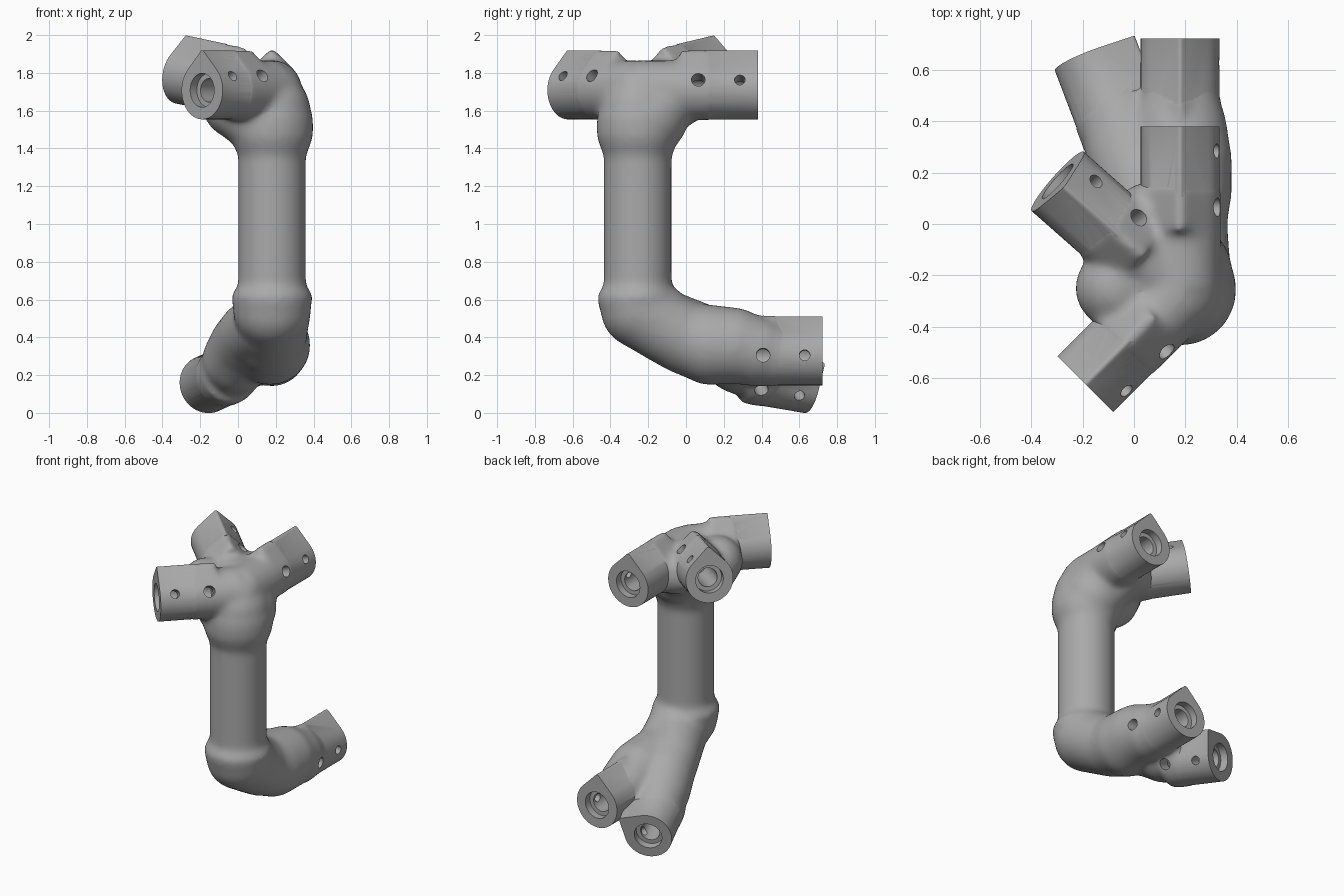
import bpy, bmesh
from math import sin, cos, pi, radians
from mathutils import Vector, Matrix

cube = bpy.data.objects.get("Cube")
if cube:
    bpy.data.objects.remove(cube, do_unlink=True)

R = 0.154                                  # socket radius
AX, AY = 0.18, -0.255                      # column axis
TOP, LOW = Vector((AX, AY, 1.708)), Vector((AX, AY, 0.3))

grey = bpy.data.materials.new("plain grey")
grey.use_nodes = True
grey.diffuse_color = (0.4, 0.4, 0.4, 1)
grey.node_tree.nodes["Principled BSDF"].inputs["Base Color"].default_value = (0.4, 0.4, 0.4, 1)


def make_object(name, bm):
    bmesh.ops.recalc_face_normals(bm, faces=bm.faces[:])
    mesh = bpy.data.meshes.new(name)
    bm.to_mesh(mesh)
    bm.free()
    mesh.materials.append(grey)
    ob = bpy.data.objects.new(name, mesh)
    bpy.context.scene.collection.objects.link(ob)
    return ob


def frame(origin, heading, pitch, roll):
    """Local y runs along the socket, z is up, x is to its right."""
    h, p = radians(heading), radians(pitch)
    y = Vector((cos(h) * cos(p), sin(h) * cos(p), sin(p)))
    x = y.cross(Vector((0, 0, 1))).normalized()
    z = x.cross(y)
    m = Matrix((x, y, z)).transposed().to_4x4()
    return Matrix.Translation(origin) @ m @ Matrix.Rotation(radians(roll), 4, 'Y')


def teardrop(bm, m, start, end, r):
    """Round bar with a softened right-angled ridge on top."""
    n, tip = 40, 0.015
    ring = [(r * cos(a), r * sin(a)) for a in (0.75 * pi + 1.5 * pi * i / n for i in range(n + 1))]
    ring += [(tip * cos(a), (r - tip) * 2 ** 0.5 + tip * sin(a))
             for a in (0.25 * pi + 0.125 * pi * i for i in range(5))]
    ends = [[bm.verts.new(m @ Vector((x, d, z))) for x, z in ring] for d in (start, end)]
    bm.faces.new(ends[0])
    bm.faces.new(ends[1])
    for i in range(len(ring)):
        j = (i + 1) % len(ring)
        bm.faces.new((ends[0][i], ends[0][j], ends[1][j], ends[1][i]))


def rod(bm, a, b, r1, r2):
    """Tapered bar from point a to point b."""
    turn = (b - a).to_track_quat('Z', 'Y').to_matrix().to_4x4()
    bmesh.ops.create_cone(bm, cap_ends=True, segments=32, radius1=r1, radius2=r2,
                          depth=(b - a).length, matrix=Matrix.Translation((a + b) / 2) @ turn)


def chain(bm, points):
    """Balls of (x, y, z, radius) joined by tapered bars."""
    for x, y, z, r in points:
        bmesh.ops.create_uvsphere(bm, u_segments=32, v_segments=16, radius=r,
                                  matrix=Matrix.Translation((x, y, z)))
    for a, b in zip(points, points[1:]):
        rod(bm, Vector(a[:3]), Vector(b[:3]), a[3], b[3])


def add_boolean(name, bm, operation):
    tool = make_object(name, bm)
    tool.hide_render = True
    mod = body.modifiers.new(name, 'BOOLEAN')
    mod.operation = operation
    mod.solver = 'MANIFOLD'
    mod.object = tool
    return tool


# Sockets: hub, heading, pitch, roll, length, ridge start, crisp start, screw angle
upper_back = (TOP, 90, 0, 0, 0.635, 0.22, 0.36, 21)
upper_side = (TOP - Vector((0, 0, 0.02)), 138.6, 9, 0, 0.645, 0.22, 0.36, 50)
upper_front = (TOP, 225, 0, 0, 0.523, 0.14, 0.28, 150)
lower_back = (LOW, 90, 0, 0, 0.978, 0.6, 0.7, 2)
lower_side = (LOW + Vector((0, 0, 0.005)), 110.8, -9, 60, 0.983, 0.62, 0.72, -30)
straight_sockets = (upper_back, upper_front, lower_back)
tilted_sockets = (upper_side, lower_side)

# Column with flared ends
bm = bmesh.new()
rod(bm, Vector((AX, AY, 0.54)), Vector((AX, AY, 1.5)), 0.18, 0.18)
rod(bm, Vector((AX, AY, 1.37)), Vector((AX, AY, 1.46)), 0.185, 0.218)
rod(bm, Vector((AX, AY, 0.55)), Vector((AX, AY, 0.62)), 0.205, 0.217)
rod(bm, Vector((AX, AY, 0.62)), Vector((AX, AY, 0.67)), 0.217, 0.185)
# Upper hub and the webs between its sockets
chain(bm, [(AX, AY, 1.5, 0.22), (AX, AY, 1.6, 0.205), (AX, AY, 1.69, 0.165)])
chain(bm, [(AX, AY, 1.53, 0.22), (-0.02, -0.24, 1.62, 0.165), (-0.07, -0.25, 1.7, 0.16)])
chain(bm, [(AX, AY, 1.53, 0.22), (AX, -0.19, 1.57, 0.205), (AX, -0.08, 1.68, 0.16)])
chain(bm, [(0.12, -0.12, 1.64, 0.18), (0.06, 0.02, 1.69, 0.145)])
# Elbow and its two branches
chain(bm, [(AX, -0.245, 0.55, 0.208), (AX, -0.11, 0.455, 0.193), (0.17, 0, 0.395, 0.194),
           (0.17, 0.13, 0.36, 0.213), (0.18, 0.25, 0.355, 0.203), (0.18, 0.37, 0.325, 0.185),
           (0.18, 0.48, 0.305, 0.157)])
chain(bm, [(0.16, -0.13, 0.47, 0.19), (0.07, 0.04, 0.42, 0.175), (0.03, 0.17, 0.36, 0.18),
           (-0.01, 0.28, 0.28, 0.18), (-0.05, 0.4, 0.215, 0.162)])
# Bars running from the hubs into the sockets
for hub, heading, pitch, roll, length, ridge, crisp, screw in straight_sockets + tilted_sockets:
    m = frame(hub, heading, pitch, roll)
    teardrop(bm, m, ridge, crisp + 0.05, R + 0.005)
    if hub.z > 1:
        rod(bm, hub, m @ Vector((0, crisp + 0.03, 0)), R + 0.005, R + 0.005)
body = make_object("bracket_body", bm)

remesh = body.modifiers.new("merge", 'REMESH')
remesh.mode = 'VOXEL'
remesh.voxel_size = 0.014
smooth = body.modifiers.new("blend", 'SMOOTH')
smooth.factor = 0.5
smooth.iterations = 26

# Crisp socket ends
helpers = []
for name, group in (("straight_sockets", straight_sockets), ("tilted_sockets", tilted_sockets)):
    bm = bmesh.new()
    for hub, heading, pitch, roll, length, ridge, crisp, screw in group:
        teardrop(bm, frame(hub, heading, pitch, roll), crisp, length, R)
    helpers.append(add_boolean(name, bm, 'UNION'))

# Stepped bores and screw holes
wide, narrow, screws = bmesh.new(), bmesh.new(), bmesh.new()
for hub, heading, pitch, roll, length, ridge, crisp, screw in straight_sockets + tilted_sockets:
    m = frame(hub, heading, pitch, 0)
    mouth = m @ Vector((0, length + 0.03, 0))
    for bore, depth, r in ((wide, 0.05, 0.09), (narrow, 0.36, 0.062)):
        rod(bore, m @ Vector((0, length - depth, 0)), mouth, r, r)
    a = radians(screw)
    for back, r in ((0.095, 0.028), (0.315, 0.036)):
        inner, outer = (m @ Vector((d * cos(a), length - back, d * sin(a))) for d in (0.02, 0.2))
        rod(screws, inner, outer, r, r)
for name, bm in (("wide_bores", wide), ("narrow_bores", narrow), ("screw_holes", screws)):
    helpers.append(add_boolean(name, bm, 'DIFFERENCE'))

# Keep the finished solid and drop the helpers
graph = bpy.context.evaluated_depsgraph_get()
result = bpy.data.meshes.new_from_object(body.evaluated_get(graph))
body.modifiers.clear()
body.data = result
result.materials.clear()
result.materials.append(grey)
for face in result.polygons:
    face.material_index = 0
for tool in helpers:
    bpy.data.objects.remove(tool, do_unlink=True)

for ob in bpy.context.selected_objects:
    ob.select_set(False)
body.select_set(True)
bpy.context.view_layer.objects.active = body
bpy.ops.object.shade_smooth_by_angle(angle=radians(35))
